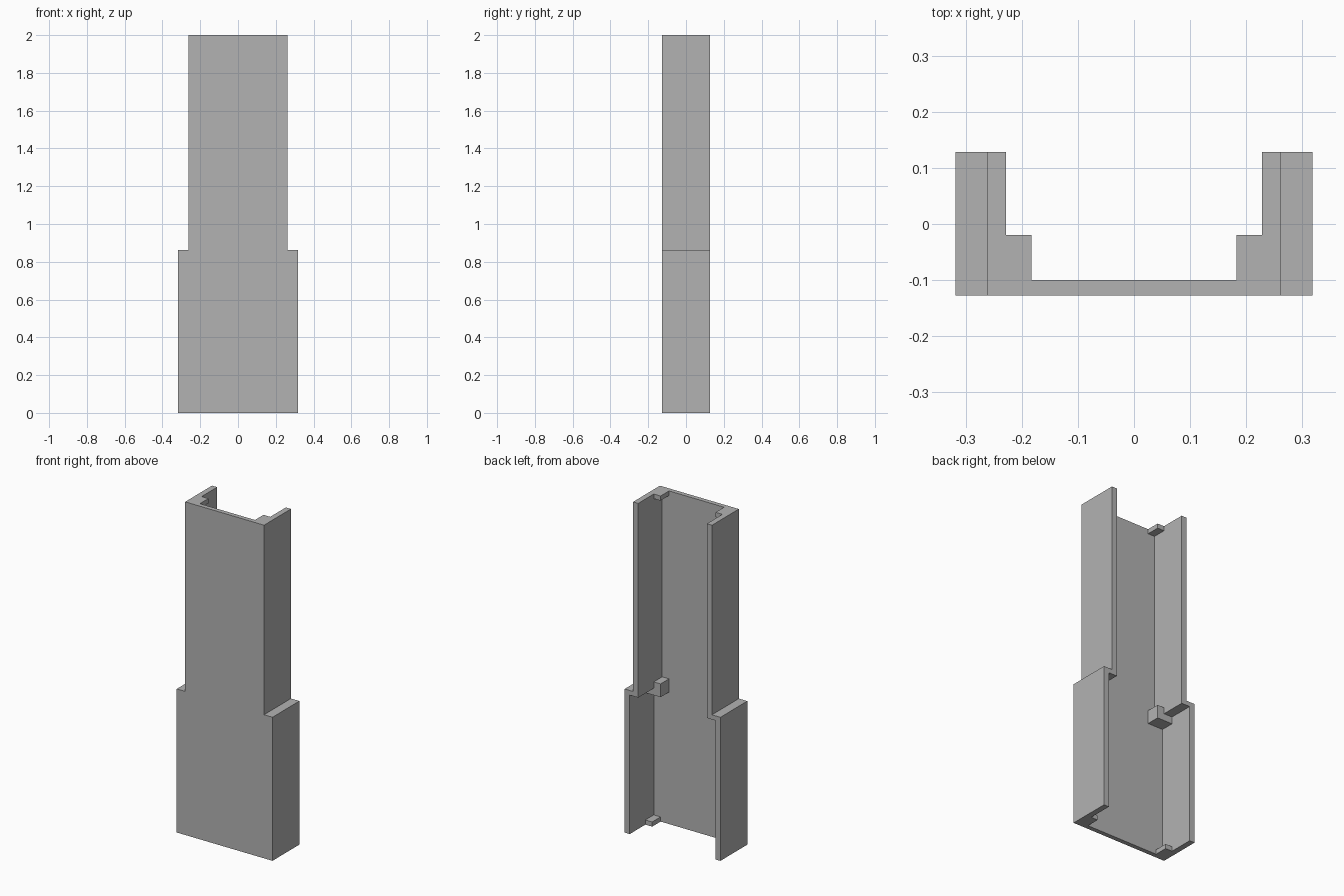
import bpy
import bmesh

cube = bpy.data.objects.get("Cube")
if cube:
    bpy.data.objects.remove(cube, do_unlink=True)

grey = bpy.data.materials.new("mid grey")
grey.use_nodes = True
colour = (0.45, 0.45, 0.45, 1)
grey.diffuse_color = colour
grey.node_tree.nodes["Principled BSDF"].inputs["Base Color"].default_value = colour

# Shared dimensions
HEIGHT, STEP = 2.0, 0.862
UPPER, LOWER = 0.262, 0.318          # outer half widths
WALL, SHEET, TAB = 0.034, 0.027, 0.028
FRONT, BACK = -0.127, 0.128
INNER, TAB_BACK = FRONT + SHEET, -0.02
UPPER_IN, LOWER_IN = UPPER - WALL, LOWER - WALL
LEDGE = STEP - TAB


def extrude_profile(name, points, axis, start, end):
    """Extrude a flat outline along y (points are x, z) or z (points are x, y)."""
    bm = bmesh.new()
    place = (lambda a, b: (a, start, b)) if axis == "y" else (lambda a, b: (a, b, start))
    face = bm.faces.new([bm.verts.new(place(a, b)) for a, b in points])
    moved = bmesh.ops.extrude_face_region(bm, geom=[face])["geom"]
    shift = (0, end - start, 0) if axis == "y" else (0, 0, end - start)
    bmesh.ops.translate(bm, vec=shift,
                        verts=[v for v in moved if isinstance(v, bmesh.types.BMVert)])
    bmesh.ops.recalc_face_normals(bm, faces=bm.faces)
    mesh = bpy.data.meshes.new(name)
    bm.to_mesh(mesh)
    bm.free()
    mesh.materials.append(grey)
    obj = bpy.data.objects.new(name, mesh)
    bpy.context.collection.objects.link(obj)
    return obj


def mirrored(name, points, axis, start, end):
    """Make a matching part on each side."""
    for side, sign in (("left", 1), ("right", -1)):
        extrude_profile(f"{side}_{name}", [(a * sign, b) for a, b in points],
                        axis, start, end)


def rect(a, b, c, d):
    return [(a, c), (b, c), (b, d), (a, d)]


# Stepped front sheet
half = [(LOWER, 0), (LOWER, STEP), (UPPER, STEP), (UPPER, HEIGHT)]
extrude_profile("front_panel", half + [(-x, z) for x, z in reversed(half)],
                "y", FRONT, INNER)

# Side walls with the ledge joining the narrow and wide parts
mirrored("side_wall", [
    (LOWER_IN, 0), (LOWER, 0), (LOWER, STEP), (UPPER, STEP), (UPPER, HEIGHT),
    (UPPER_IN, HEIGHT), (UPPER_IN, LEDGE), (LOWER_IN, LEDGE)], "y", INNER, BACK)

# Small corner tabs at the top and bottom
TAB_WIDTH = 0.045
mirrored("top_tab", rect(UPPER_IN - TAB_WIDTH, UPPER_IN, HEIGHT - TAB, HEIGHT),
         "y", INNER, TAB_BACK)
mirrored("bottom_tab", rect(LOWER_IN - TAB_WIDTH, LOWER_IN, 0, TAB),
         "y", INNER, TAB_BACK)

# Middle block wrapped around the inside corner of the ledge
MID_LOW, MID_HIGH = 0.792, 0.872
mirrored("middle_tab", [
    (UPPER_IN - TAB_WIDTH, MID_LOW), (LOWER_IN, MID_LOW), (LOWER_IN, LEDGE),
    (UPPER_IN, LEDGE), (UPPER_IN, MID_HIGH), (UPPER_IN - TAB_WIDTH, MID_HIGH)],
    "y", INNER, TAB_BACK)
